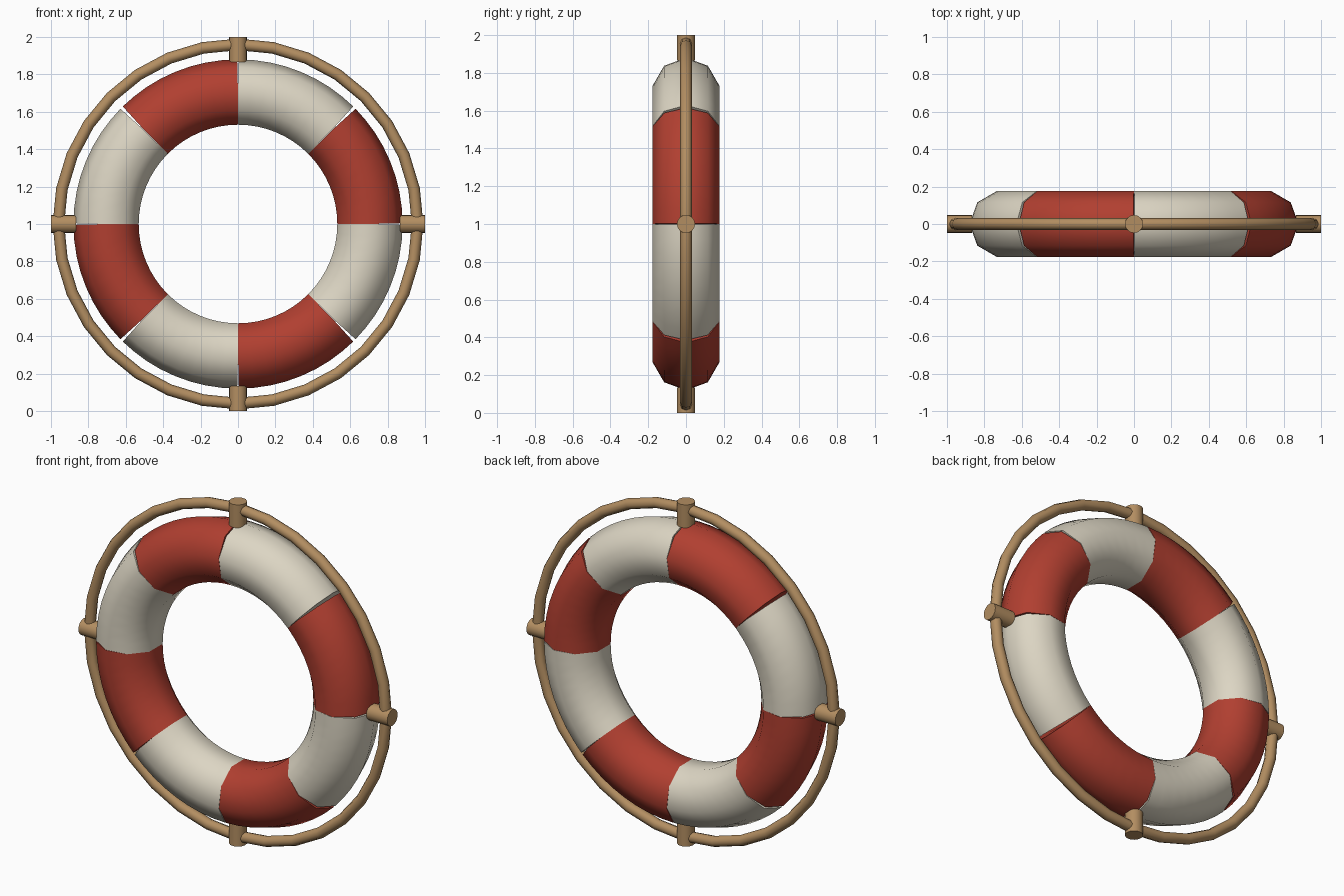
import bpy, bmesh
from math import sin, cos, tan, pi, radians
from mathutils import Matrix, Vector

cube = bpy.data.objects.get("Cube")
if cube:
    bpy.data.objects.remove(cube, do_unlink=True)

CENTRE_Z = 1.0
RING_R, TUBE_R, SIDES, STEPS = 0.70, 0.18, 9, 8
ROPE_R, ROPE_TUBE = 0.96, 0.031


def material(name, rgb):
    m = bpy.data.materials.new(name)
    m.use_nodes = True
    m.diffuse_color = (*rgb, 1)
    bsdf = m.node_tree.nodes["Principled BSDF"]
    bsdf.inputs["Base Color"].default_value = (*rgb, 1)
    bsdf.inputs["Roughness"].default_value = 0.8
    return m


red = material("red canvas", (0.44, 0.05, 0.03))
cream = material("cream canvas", (0.72, 0.67, 0.55))
tan_rope = material("tan rope", (0.45, 0.27, 0.12))


def finish(bm, name, mat):
    bmesh.ops.recalc_face_normals(bm, faces=bm.faces)
    mesh = bpy.data.meshes.new(name)
    bm.to_mesh(mesh)
    bm.free()
    obj = bpy.data.objects.new(name, mesh)
    bpy.context.collection.objects.link(obj)
    mesh.materials.append(mat)
    bpy.ops.object.select_all(action='DESELECT')
    obj.select_set(True)
    bpy.context.view_layer.objects.active = obj
    bpy.ops.object.shade_smooth_by_angle(angle=radians(60))
    return obj


def section(bm, angle, ring_r, tube_r, sides, slant=0.0):
    """One cross-section of a tube; slant leans its outer half along the ring."""
    out = Vector((cos(angle), 0, sin(angle)))
    along = Vector((-sin(angle), 0, cos(angle)))
    verts = []
    for i in range(sides):
        a = 2 * pi * i / sides
        u = tube_r * cos(a)
        p = out * (ring_r + u) + Vector((0, tube_r * sin(a), 0))
        p += along * max(u, 0) * tan(slant)
        verts.append(bm.verts.new(p + Vector((0, 0, CENTRE_Z))))
    return verts


def bridge(bm, a, b):
    n = len(a)
    for i in range(n):
        bm.faces.new((a[i], a[(i + 1) % n], b[(i + 1) % n], b[i]))


# Eight float panels, with seams opening towards the outside
for k in range(8):
    bm = bmesh.new()
    # Diagonal seams open wider than the ones under the holders
    leans = [radians(2.8 if (k + e) % 2 else 1.4) for e in (0, 1)]
    loops = []
    for j in range(STEPS + 1):
        slant = leans[0] if j == 0 else -leans[1] if j == STEPS else 0
        loops.append(section(bm, (k + j / STEPS) * pi / 4, RING_R, TUBE_R, SIDES, slant))
    for a, b in zip(loops, loops[1:]):
        bridge(bm, a, b)
    bm.faces.new(loops[0])
    bm.faces.new(loops[-1])
    finish(bm, f"float_panel_{k + 1}", cream if k % 2 else red)

# Grab rope around the outside
bm = bmesh.new()
loops = [section(bm, 2 * pi * j / 32, ROPE_R, ROPE_TUBE, 8) for j in range(32)]
for j, loop in enumerate(loops):
    bridge(bm, loop, loops[(j + 1) % 32])
finish(bm, "grab_rope", tan_rope)

# Four radial holders joining rope to float
for name, angle in (("left", 0), ("top", 90), ("right", 180), ("bottom", 270)):
    bm = bmesh.new()
    place = (Matrix.Translation((0, 0, CENTRE_Z))
             @ Matrix.Rotation(radians(90 - angle), 4, 'Y')
             @ Matrix.Translation((0, 0, 0.9325)))
    bmesh.ops.create_cone(bm, cap_ends=True, segments=16, radius1=0.048,
                          radius2=0.048, depth=0.135, matrix=place)
    finish(bm, f"rope_holder_{name}", tan_rope)
